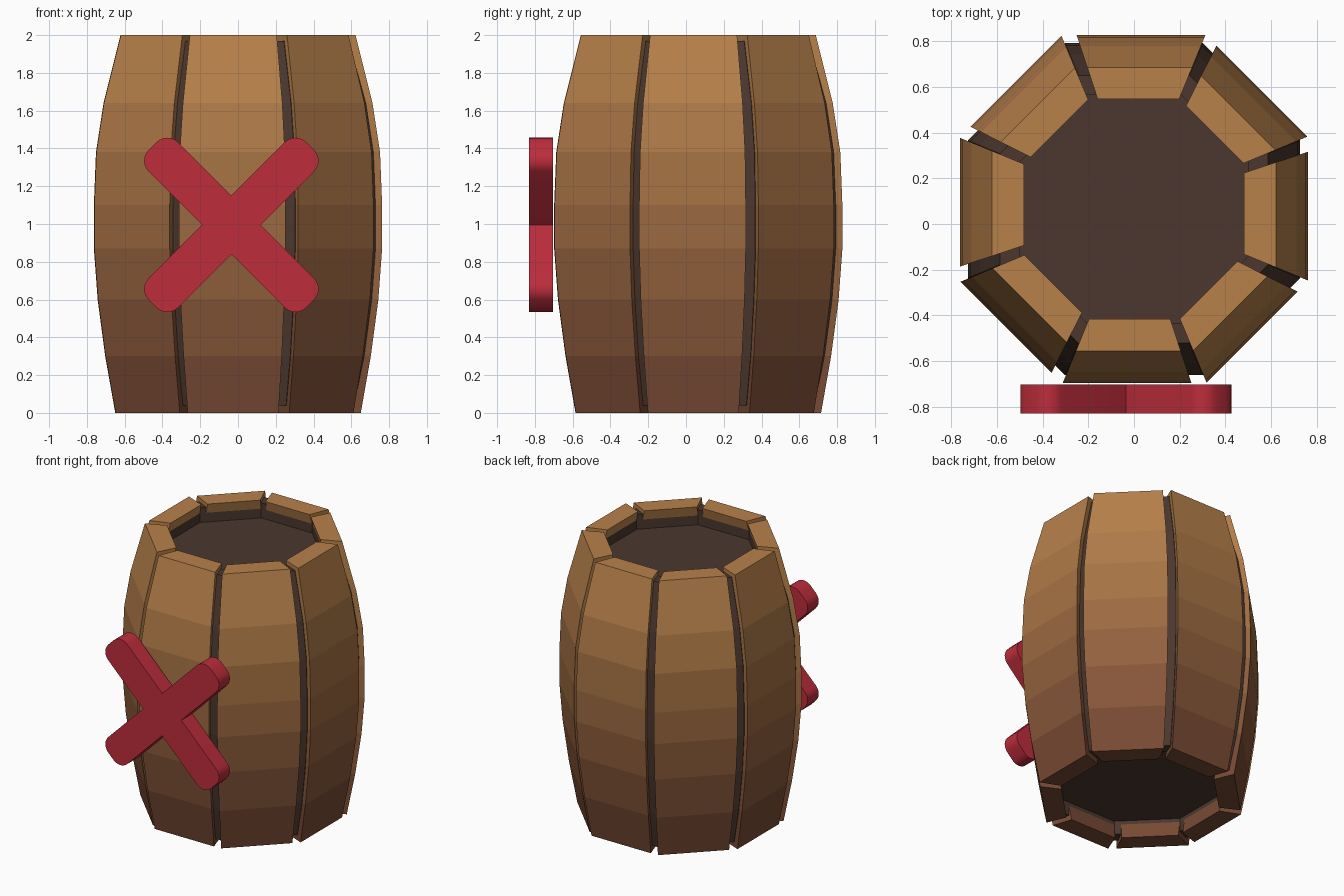
import bpy, bmesh
from math import sin, cos, pi, radians
from mathutils import Matrix, Vector

if "Cube" in bpy.data.objects:
    bpy.data.objects.remove(bpy.data.objects["Cube"])

CY = 0.065          # barrel axis in y
# barrel profile: (height, distance from axis to stave face)
PROFILE = [(0, .65), (.3, .703), (.6, .743), (.87, .763), (1.1, .763),
           (1.38, .752), (1.64, .712), (2, .622)]


def material(name, rgb):
    m = bpy.data.materials.new(name)
    m.diffuse_color = (*rgb, 1)
    m.use_nodes = True
    m.node_tree.nodes["Principled BSDF"].inputs["Base Color"].default_value = m.diffuse_color
    return m


def finish(bm, name, mats):
    bmesh.ops.recalc_face_normals(bm, faces=bm.faces)
    me = bpy.data.meshes.new(name)
    bm.to_mesh(me)
    bm.free()
    for m in mats:
        me.materials.append(m)
    ob = bpy.data.objects.new(name, me)
    bpy.context.collection.objects.link(ob)
    return ob


def loft(bm, loops):
    """Skin closed loops of points and cap both ends."""
    rings = [[bm.verts.new(p) for p in loop] for loop in loops]
    n = len(rings[0])
    for k, (a, b) in enumerate(zip(rings, rings[1:])):
        for i in range(n):
            j = (i + 1) % n
            f = bm.faces.new((a[i], a[j], b[j], b[i]))
            f.material_index = k
    bm.faces.new(rings[0][::-1])
    bm.faces.new(rings[-1]).material_index = len(rings) - 2


# wood fades from dark at the base to light at the rim
low, high = Vector((.19, .068, .034)), Vector((.48, .22, .07))
bands = len(PROFILE) - 1
wood = [material(f"wood_{k}", low.lerp(high, k / (bands - 1))) for k in range(bands)]
dark = material("dark_wood", (.07, .038, .028))
red = material("red_paint", (.51, .026, .045))

# eight wedge-section staves, each slid slightly sideways
for s in range(8):
    bm = bmesh.new()
    loops = []
    for z, r in PROFILE:
        q = r - .14
        loops.append([(-.41 * r, -r, z), (.33 * r, -r, z),
                      (.33 * q, -q, z), (-.41 * q, -q, z)])
    loft(bm, loops)
    bm.transform(Matrix.Translation((0, CY, 0)) @ Matrix.Rotation(s * pi / 4, 4, 'Z'))
    finish(bm, f"stave_{s + 1}", wood)

# dark octagonal core with recessed lid and base
outer = [(min(max(z, .04), 1.97), r - .035) for z, r in PROFILE]
section = [(.14, .53), (.04, .53)] + outer + [(1.97, .5), (1.86, .5)]
bm = bmesh.new()
loft(bm, [[(r / cos(pi / 8) * cos(pi / 8 + i * pi / 4),
            CY + r / cos(pi / 8) * sin(pi / 8 + i * pi / 4), z) for i in range(8)]
          for z, r in section])
for f in bm.faces:
    f.material_index = 0
finish(bm, "core", [dark])

# red cross: four arms with rounded ends, extruded
L, H, R = .59, .11, .08
arm = []
for cy, start in ((-(H - R), -90), (H - R, 0)):
    for i in range(7):
        a = radians(start + 15 * i)
        arm.append(Vector((L - R + R * cos(a), cy + R * sin(a), 0)))
arm.append(Vector((H, H, 0)))
outline = [Matrix.Rotation(pi / 4 + k * pi / 2, 3, 'Z') @ p for k in range(4) for p in arm]
bm = bmesh.new()
loft(bm, [[(p.x - .035, y, p.y + .995) for p in outline] for y in (-.83, -.703)])
for f in bm.faces:
    f.material_index = 0
cross = finish(bm, "red_cross", [red])
bpy.context.view_layer.objects.active = cross
cross.select_set(True)
bpy.ops.object.shade_smooth_by_angle(angle=radians(30))
